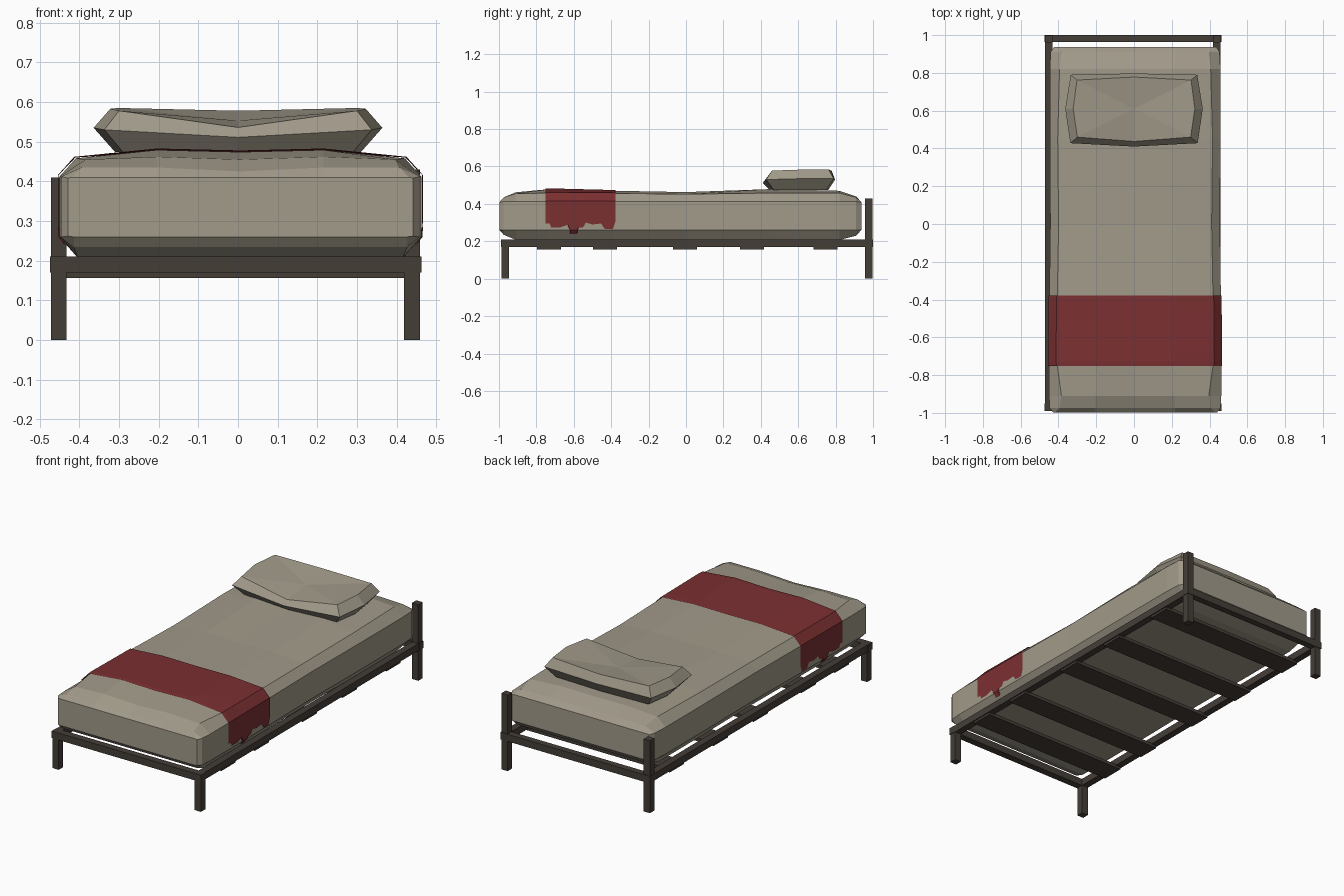
import bpy, bmesh


def material(name, rgb):
    m = bpy.data.materials.new(name)
    m.diffuse_color = (*rgb, 1)
    return m


LINEN = material("grey beige linen", (0.36, 0.325, 0.255))
RED = material("dark red cloth", (0.20, 0.029, 0.031))
METAL = material("dark metal", (0.058, 0.048, 0.039))


def add_object(name, bm, mat):
    bmesh.ops.remove_doubles(bm, verts=bm.verts, dist=1e-5)
    bmesh.ops.recalc_face_normals(bm, faces=bm.faces)
    me = bpy.data.meshes.new(name)
    bm.to_mesh(me)
    bm.free()
    me.materials.append(mat)
    ob = bpy.data.objects.new(name, me)
    bpy.context.collection.objects.link(ob)
    return ob


def box(name, x, y, z):
    bm = bmesh.new()
    bmesh.ops.create_cube(bm, size=1)
    for v in bm.verts:
        v.co = [(r[0] + r[1]) / 2 + c * (r[1] - r[0]) for r, c in zip((x, y, z), v.co)]
    return add_object(name, bm, METAL)


def loft(bm, rings, closed):
    rows = [[bm.verts.new(p) for p in r] for r in rings]
    n = len(rows[0])
    for a, b in zip(rows, rows[1:]):
        for i in range(n if closed else n - 1):
            j = (i + 1) % n
            bm.faces.new((a[i], a[j], b[j], b[i]))
    return rows


# Frame: legs, tall back posts, rails, slats
LX, RX = (-0.472, -0.432), (0.419, 0.459)
FY, BY = (-0.987, -0.947), (0.957, 0.997)
box("front_leg_left", LX, FY, (0, 0.19))
box("front_leg_right", RX, FY, (0, 0.19))
box("back_post_left", LX, BY, (0, 0.41))
box("back_post_right", RX, BY, (0, 0.43))
RZ = (0.17, 0.21)
box("side_rail_left", LX, (-0.99, 0.998), RZ)
box("side_rail_right", RX, (-0.99, 0.998), RZ)
box("front_rail", (-0.474, 0.462), (-0.99, -0.95), RZ)
box("back_rail", (-0.474, 0.462), (0.963, 1.0), RZ)
for i, y in enumerate((-0.732, -0.433, -0.005, 0.353, 0.745)):
    box(f"slat_{i + 1}", (-0.465, 0.453), (y - 0.064, y + 0.064), (0.157, 0.176))

# Mattress: soft cross-sections along y
# y, half width, bottom half width, bottom z, low z, high z, shoulder x, shoulder z, crown z, centre z
SECTIONS = [
    (-0.997, 0.435, 0.42, 0.26, 0.262, 0.408, 0.425, 0.41, 0.41, 0.41),
    (-0.975, 0.452, 0.42, 0.235, 0.26, 0.412, 0.40, 0.435, 0.435, 0.425),
    (-0.91, 0.456, 0.41, 0.208, 0.26, 0.412, 0.39, 0.455, 0.462, 0.455),
    (-0.73, 0.456, 0.41, 0.207, 0.26, 0.412, 0.415, 0.458, 0.479, 0.474),
    (-0.38, 0.454, 0.41, 0.207, 0.26, 0.412, 0.412, 0.456, 0.470, 0.468),
    (0.0, 0.449, 0.405, 0.207, 0.26, 0.412, 0.405, 0.452, 0.463, 0.461),
    (0.45, 0.452, 0.41, 0.207, 0.26, 0.412, 0.41, 0.458, 0.479, 0.474),
    (0.82, 0.452, 0.41, 0.207, 0.26, 0.412, 0.40, 0.458, 0.470, 0.468),
    (0.91, 0.447, 0.41, 0.23, 0.26, 0.412, 0.39, 0.435, 0.44, 0.435),
    (0.937, 0.43, 0.42, 0.26, 0.262, 0.408, 0.42, 0.41, 0.41, 0.41),
]
CX = 0.006


def section_ring(s):
    y, hw, bw, zb, zl, zh, sx, sz, mz, cz = s
    half = [(bw, zb), (hw, zl), (hw, zh), (sx, sz), (0.21, mz)]
    return ([(CX + x, y, z) for x, z in half] + [(CX, y, cz)]
            + [(CX - x, y, z) for x, z in reversed(half)] + [(CX, y, zb)])


bm = bmesh.new()
rows = loft(bm, [section_ring(s) for s in SECTIONS], True)
bm.faces.new(rows[0])
bm.faces.new(rows[-1])
add_object("mattress", bm, LINEN)


def section_at(y):
    for a, b in zip(SECTIONS, SECTIONS[1:]):
        if a[0] <= y <= b[0]:
            t = (y - a[0]) / (b[0] - a[0])
            return [p + (q - p) * t for p, q in zip(a, b)]


# Blanket: thin strip over the mattress with ragged hanging edges
HEM = [(-0.752, 0.295), (-0.728, 0.295), (-0.722, 0.275), (-0.672, 0.275), (-0.632, 0.288),
       (-0.618, 0.24), (-0.583, 0.238), (-0.575, 0.272), (-0.55, 0.275), (-0.535, 0.30),
       (-0.50, 0.29), (-0.455, 0.295), (-0.435, 0.267), (-0.39, 0.267), (-0.378, 0.305)]
rings = []
for y, hem in HEM:
    _, hw, bw, zb, zl, zh, sx, sz, mz, cz = section_at(y)
    g = 0.004
    low = hw + g - max(0, zl - hem) * 0.8
    half = [(low, hem), (hw + g, max(zl, hem + 0.004)), (hw + g, zh + g),
            (sx + g, sz + g), (0.21, mz + g)]
    rings.append([(CX + x, y, z) for x, z in half] + [(CX, y, cz + g)]
                 + [(CX - x, y, z) for x, z in reversed(half)])
bm = bmesh.new()
loft(bm, rings, False)
add_object("blanket_strip", bm, RED)

# Pillow: three stacked outlines with a sagging top
# outlines run: front centre, front right, right, back right, back centre, then mirrored
BOTTOM = [(0, 0.45, 0.472), (0.29, 0.47, 0.474), (0.31, 0.61, 0.474), (0.29, 0.75, 0.474), (0, 0.76, 0.474)]
MIDDLE = [(0, 0.41, 0.511), (0.337, 0.428, 0.53), (0.364, 0.61, 0.535), (0.335, 0.79, 0.535), (0, 0.797, 0.53)]
TOP = [(0, 0.437, 0.536), (0.30, 0.46, 0.578), (0.322, 0.61, 0.583), (0.302, 0.762, 0.585), (0, 0.778, 0.578)]
bm = bmesh.new()
rows = loft(bm, [r + [(-x, y, z) for x, y, z in r[3:0:-1]] for r in (BOTTOM, MIDDLE, TOP)], True)
bm.faces.new(rows[0])
centre = bm.verts.new((0, 0.61, 0.553))
for i in range(8):
    bm.faces.new((rows[2][i], rows[2][(i + 1) % 8], centre))
add_object("pillow", bm, LINEN)
